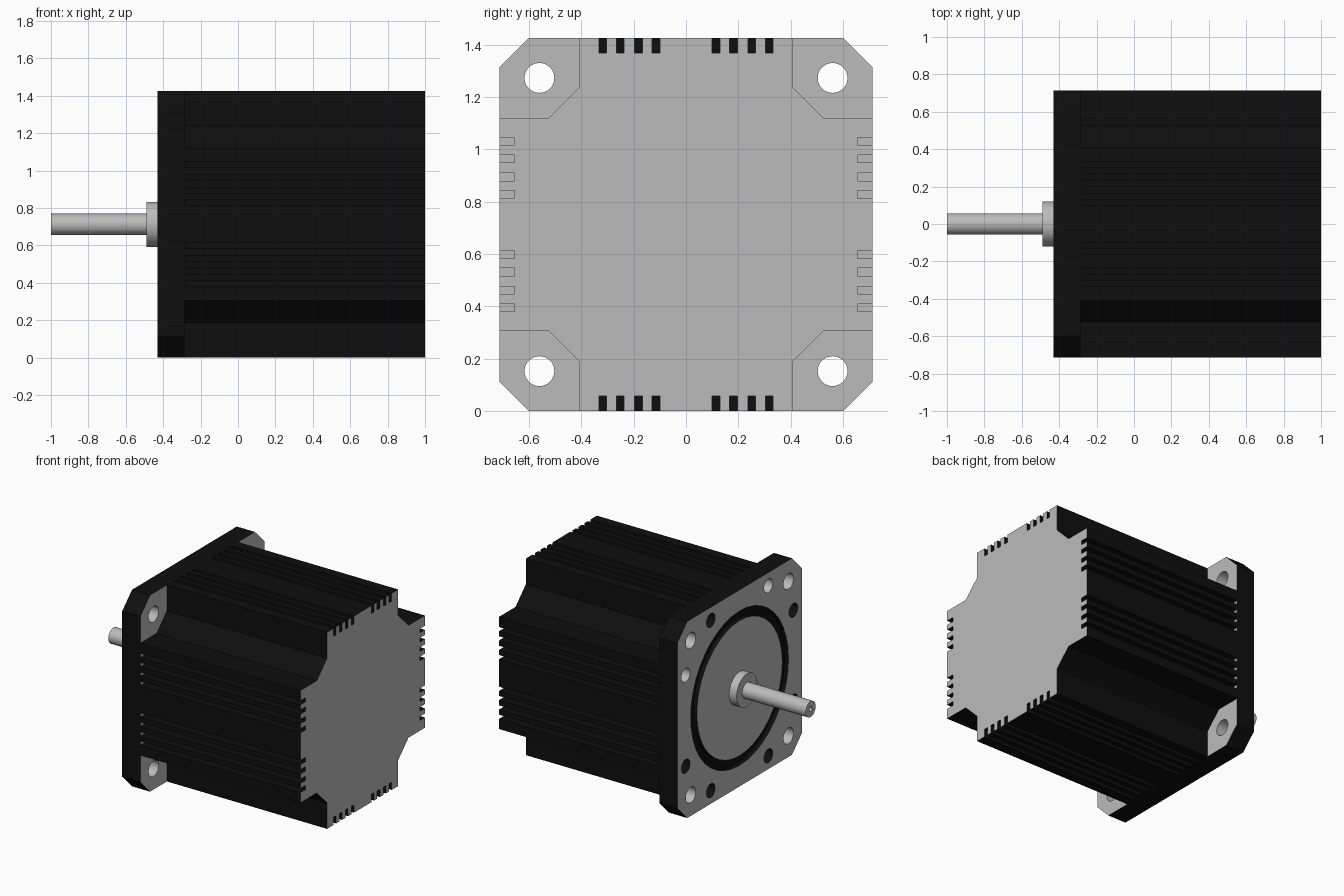
import bpy, bmesh, math
from mathutils import Vector

if "Cube" in bpy.data.objects:
    bpy.data.objects.remove(bpy.data.objects["Cube"])

H = 0.7125                      # half width, also height of the shaft axis
FRONT, BACK, END = -0.43, -0.285, 1.0


def material(name, v):
    m = bpy.data.materials.new(name)
    m.diffuse_color = (v, v, v, 1)
    m.use_nodes = True
    m.node_tree.nodes["Principled BSDF"].inputs["Base Color"].default_value = m.diffuse_color
    return m


BLACK = material("black_paint", 0.0045)
GREY = material("bare_metal", 0.5)


def finish(bm, name, *mats):
    bmesh.ops.remove_doubles(bm, verts=bm.verts, dist=1e-5)
    bmesh.ops.recalc_face_normals(bm, faces=bm.faces)
    me = bpy.data.meshes.new(name)
    bm.to_mesh(me)
    bm.free()
    ob = bpy.data.objects.new(name, me)
    bpy.context.collection.objects.link(ob)
    for m in mats:
        me.materials.append(m)
    return ob


def activate(ob):
    bpy.ops.object.select_all(action='DESELECT')
    ob.select_set(True)
    bpy.context.view_layer.objects.active = ob


def prism(bm, outline, x0, x1):
    """Extrude a (y, z) outline, measured from the axis, along x."""
    a, b = [[bm.verts.new((x, y, z + H)) for y, z in outline] for x in (x0, x1)]
    bm.faces.new(a)
    bm.faces.new(b[::-1])
    for i in range(len(a)):
        j = (i + 1) % len(a)
        bm.faces.new((a[i], b[i], b[j], a[j]))


def lathe(bm, profile, y=0, z=0, n=32, closed=False):
    """Turn an (x, radius) profile around an axis parallel to x."""
    rings = []
    for x, r in profile:
        rings.append([bm.verts.new((x, y + r * math.cos(t), z + H + r * math.sin(t)))
                      for t in (2 * math.pi * k / n for k in range(n))])
    pairs = list(zip(rings, rings[1:]))
    if closed:
        pairs.append((rings[-1], rings[0]))
    for a, b in pairs:
        for k in range(n):
            j = (k + 1) % n
            bm.faces.new((a[k], a[j], b[j], b[k]))


def rod(x0, x1, r):
    return [(x0, 0), (x0, r), (x1, r), (x1, 0)]


# Finned body: one slotted side and a stepped corner, turned four times
slots = [s * c for s in (-1, 1) for c in (0.115, 0.182, 0.251, 0.318)]
slots.sort()
SW, SD = 0.015, 0.057
side = [(-0.407, H)]
for c in slots:
    side += [(c - SW, H), (c - SW, H - SD), (c + SW, H - SD), (c + SW, H)]
side += [(0.407, H), (0.407, 0.525), (0.525, 0.407)]
outline = []
for _ in range(4):
    outline += side
    side = [(z, -y) for y, z in side]
bm = bmesh.new()
prism(bm, outline, BACK, END)
body = finish(bm, "finned_body", BLACK, GREY)
for f in body.data.polygons:
    f.material_index = int(f.center.x > END - 0.01)

# Black ends of the upper and lower slots
bm = bmesh.new()
for c in slots:
    for s in (-1, 1):
        prism(bm, [(c - SW, s * H), (c + SW, s * H),
                   (c + SW, s * (H - SD)), (c - SW, s * (H - SD))], BACK, BACK + 0.006)
finish(bm, "slot_ends", BLACK)

# Mounting flange with chamfered corners
k = 0.6
bm = bmesh.new()
prism(bm, [(-k, H), (k, H), (H, k), (H, -k), (k, -H), (-k, -H), (-H, -k), (-H, k)],
      FRONT, BACK)
flange = finish(bm, "mounting_flange", BLACK, GREY)

# Cutter: corner through holes, blind screw holes and a ring groove
signs = [(a, b) for a in (-1, 1) for b in (-1, 1)]
corner_holes = [(0.56 * a, 0.56 * b) for a, b in signs]
screw_holes = [p for a, b in signs for p in ((0.33 * a, 0.617 * b), (0.617 * a, 0.33 * b))]
bm = bmesh.new()
for y, z in corner_holes:
    lathe(bm, rod(FRONT - 0.1, BACK + 0.1, 0.057), y, z)
for y, z in screw_holes:
    lathe(bm, rod(FRONT - 0.1, FRONT + 0.1, 0.05), y, z, n=24)
lathe(bm, [(FRONT - 0.1, 0.49), (FRONT - 0.1, 0.56),
           (FRONT + 0.03, 0.56), (FRONT + 0.03, 0.49)], n=40, closed=True)
cutter = finish(bm, "flange_cutter", BLACK)
cutter.hide_render = True
mod = flange.modifiers.new("holes", 'BOOLEAN')
mod.operation = 'DIFFERENCE'
mod.solver = 'EXACT'
mod.object = cutter
activate(flange)
bpy.ops.object.modifier_apply(modifier=mod.name)
bpy.data.objects.remove(cutter)

# Flange faces and the bare holes are grey, the rim and the rest black
bare = [Vector(p) for p in corner_holes + [(0.617, 0.33), (-0.33, 0.617)]]
for f in flange.data.polygons:
    c = f.center
    flat = abs(f.normal.x) > 0.9 and (abs(c.x - FRONT) < 0.004 or abs(c.x - BACK) < 0.004)
    in_hole = any((Vector((c.y, c.z - H)) - p).length < 0.062 for p in bare)
    f.material_index = int(flat or in_hole)

# Bearing boss and shaft with a centre hole
bm = bmesh.new()
lathe(bm, rod(-0.49, FRONT + 0.005, 0.12), n=48)
boss = finish(bm, "bearing_boss", GREY)
bm = bmesh.new()
lathe(bm, [(-0.48, 0), (-0.48, 0.057), (-1, 0.057), (-1, 0.017), (-0.96, 0.017), (-0.96, 0)])
shaft = finish(bm, "shaft", GREY)

for ob in (flange, boss, shaft):
    activate(ob)
    bpy.ops.object.shade_smooth_by_angle(angle=math.radians(30))
